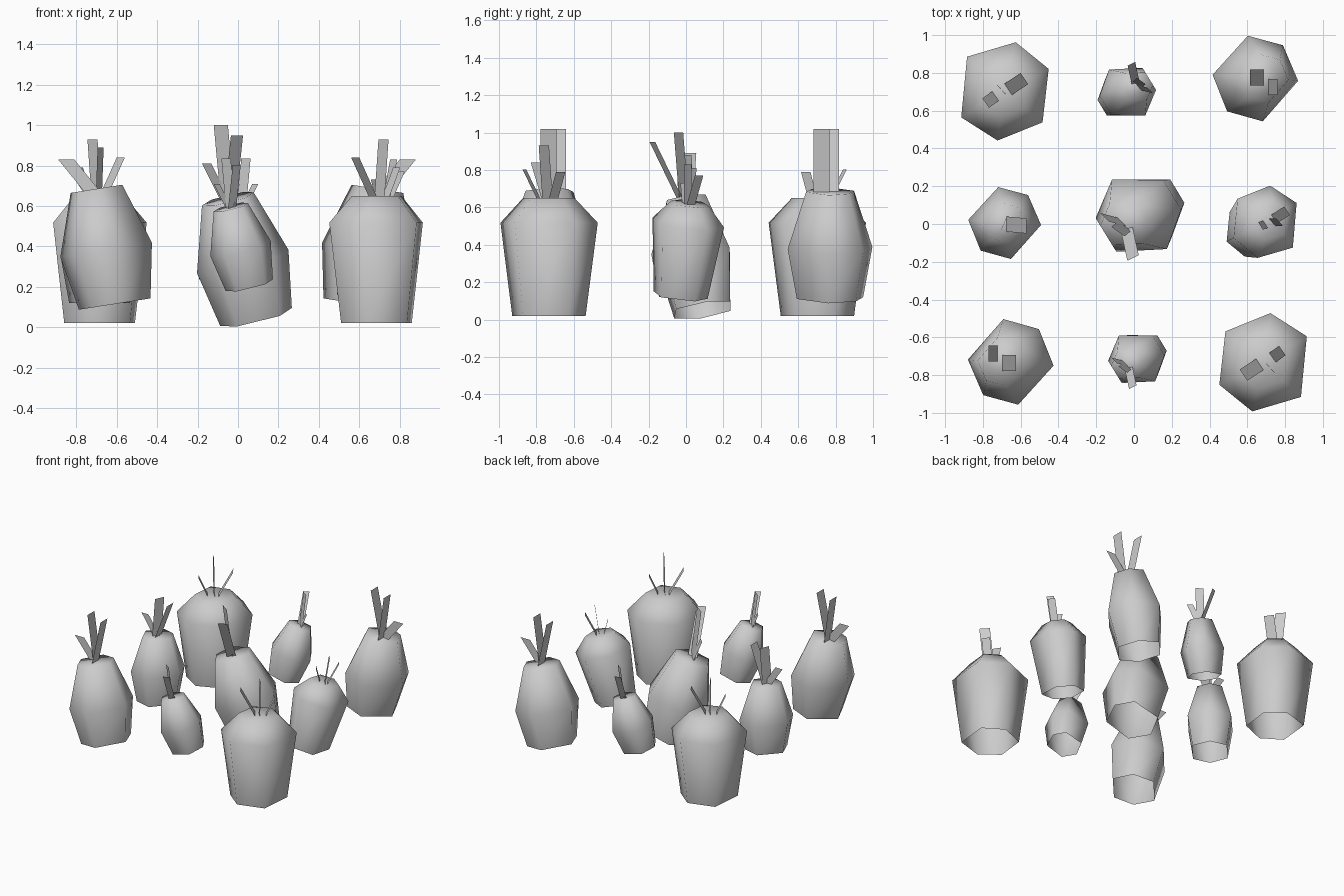
import bpy
import bmesh
from math import radians, cos, sin, pi
from mathutils import Vector, Matrix

cube = bpy.data.objects.get("Cube")
if cube:
    bpy.data.objects.remove(cube, do_unlink=True)

grey = bpy.data.materials.new("plain_grey")
grey.use_nodes = True
grey.diffuse_color = (0.6, 0.6, 0.6, 1)
grey.node_tree.nodes["Principled BSDF"].inputs["Base Color"].default_value = (0.6, 0.6, 0.6, 1)

# Irregular six-sided cross-sections (degrees)
BLUNT = (-154, -104, -43, 32, 83, 141)
ROUND = (-131, -80, -3, 50, 100, 175)
TILTED = (-122, -50, 8, 54, 127, 185)

# Profiles: (fraction of height, radius)
BLUNT_PROFILE = ((0, 0.2), (0.79, 0.265), (1, 0.14))
ROUND_PROFILE = ((0, 0.18), (0.47, 0.23), (1, 0.13))


def finish(bm, name):
    mesh = bpy.data.meshes.new(name)
    bm.to_mesh(mesh)
    bm.free()
    mesh.materials.append(grey)
    for poly in mesh.polygons:
        poly.use_smooth = True
    return mesh


def root_mesh(name, bottom, top, angles, profile, scale=1):
    """Faceted root, open underneath, with its rings square to the axis."""
    bottom, top = Vector(bottom), Vector(top)
    turn = Vector((0, 0, 1)).rotation_difference(top - bottom)
    bm = bmesh.new()
    rings = []
    for part, radius in profile:
        centre = bottom.lerp(top, part)
        r = radius * scale
        rings.append([bm.verts.new(centre + turn @ Vector((r * cos(radians(a)), r * sin(radians(a)), 0)))
                      for a in angles])
    n = len(angles)
    for low, high in zip(rings, rings[1:]):
        for i in range(n):
            j = (i + 1) % n
            bm.faces.new((low[i], low[j], high[j], high[i]))
    bm.faces.new(rings[-1])
    return finish(bm, name)


def leaf_mesh(name, base_z, leaves):
    """Flat strips: base point, tip point and width vector."""
    bm = bmesh.new()
    for base, tip, width in leaves:
        b = Vector((*base, base_z))
        t = Vector(tip)
        w = Vector((*width, 0)) / 2
        bm.faces.new([bm.verts.new(p) for p in (b - w, b + w, t + w, t - w)])
    return finish(bm, name)


def place(name, meshes, matrix=Matrix()):
    for mesh, part in zip(meshes, ("root", "leaves")):
        obj = bpy.data.objects.new(name + "_" + part, mesh)
        bpy.context.collection.objects.link(obj)
        obj.matrix_world = matrix


def half_turn(x, y):
    return Matrix.Translation((x, y, 0)) @ Matrix.Rotation(pi, 4, 'Z')


# Large blunt roots at two opposite corners
large = (
    root_mesh("large_root", (0.69, -0.735, 0.02), (0.69, -0.735, 0.65), BLUNT, BLUNT_PROFILE),
    leaf_mesh("large_leaves", 0.64, (
        ((0.67, -0.74), (0.58, -0.80, 0.84), (0.04, -0.06)),
        ((0.73, -0.71), (0.785, -0.67, 0.79), (0.035, -0.05)),
        ((0.70, -0.74), (0.72, -0.76, 0.93), (0.05, -0.055)),
    )),
)
place("front_left_plant", large)
place("back_right_plant", large, half_turn(0, -0.03))

# Tall rounded roots at the other corners
tall = (
    root_mesh("tall_root", (0.60, 0.77, 0.115), (0.69, 0.77, 0.685), ROUND, ROUND_PROFILE),
    leaf_mesh("tall_leaves", 0.67, (
        ((0.69, 0.775), (0.615, 0.775, 1.02), (0, 0.085)),
        ((0.71, 0.725), (0.76, 0.725, 1.02), (0, 0.085)),
        ((0.71, 0.75), (0.84, 0.75, 0.83), (0.08, 0)),
    )),
)
place("back_left_plant", tall)
place("front_right_plant", tall, half_turn(-0.01, 0.04))

# Leaning root in the middle, with small copies in front and behind
leaning = (
    root_mesh("leaning_root", (0.09, 0.09, 0.05), (-0.05, 0, 0.635), TILTED, ROUND_PROFILE, 1.02),
    leaf_mesh("leaning_leaves", 0.62, (
        ((-0.04, -0.02), (-0.005, -0.18, 0.95), (0.06, 0.03)),
        ((-0.05, -0.01), (-0.085, -0.04, 1.0), (0.07, -0.05)),
        ((-0.06, 0.01), (-0.155, 0.035, 0.81), (0.045, -0.045)),
    )),
)
small = Matrix.Translation((-0.003, -0.745, 0.175)) @ Matrix.Scale(0.66, 4)
place("centre_plant", leaning)
place("front_small_plant", leaning, small)
place("back_small_plant", leaning, half_turn(-0.02, -0.015) @ small)

# Blunt root on the left side
left = (
    root_mesh("left_root", (0.62, -0.03, 0.13), (0.72, 0.02, 0.62), BLUNT, BLUNT_PROFILE, 0.74),
    leaf_mesh("left_leaves", 0.61, (
        ((0.74, 0.025), (0.81, 0.07, 0.77), (0.03, -0.045)),
        ((0.70, 0), (0.67, -0.01, 0.73), (0.025, -0.04)),
        ((0.73, 0.01), (0.77, 0.01, 0.83), (0.035, -0.04)),
    )),
)
place("left_plant", left)

# Rounded root on the right side
right = (
    root_mesh("right_root", (-0.685, 0.005, 0.12), (-0.685, 0.005, 0.61), ROUND, ROUND_PROFILE, 0.84),
    leaf_mesh("right_leaves", 0.6, (
        ((-0.68, 0), (-0.57, -0.01, 0.88), (0, 0.08)),
        ((-0.69, 0), (-0.68, 0.02, 0.89), (0.03, 0.07)),
        ((-0.69, 0), (-0.79, 0, 0.75), (0.06, 0)),
    )),
)
place("right_plant", right)
